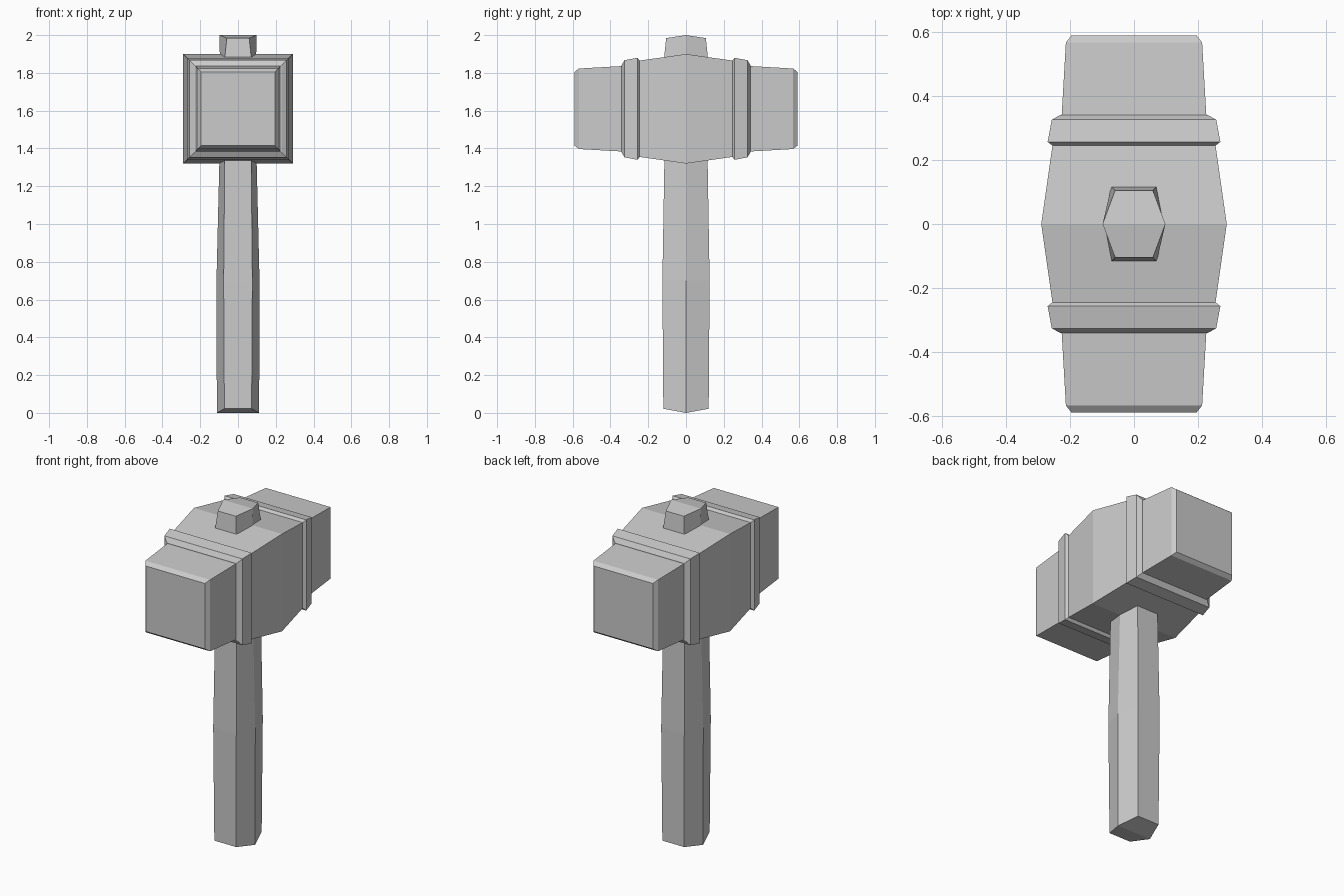
import bpy, bmesh

if "Cube" in bpy.data.objects:
    bpy.data.objects.remove(bpy.data.objects["Cube"])


def loft(name, rings):
    """Skin a closed solid through matching rings of points."""
    bm = bmesh.new()
    loops = [[bm.verts.new(p) for p in ring] for ring in rings]
    n = len(loops[0])
    for a, b in zip(loops, loops[1:]):
        for i in range(n):
            j = (i + 1) % n
            bm.faces.new((a[i], a[j], b[j], b[i]))
    # End caps, split along the ridge between the side corners of a hexagon
    for cap in (loops[0], loops[-1]):
        if n == 6:
            bm.faces.new(cap[0:4])
            bm.faces.new(cap[3:] + cap[:1])
        else:
            bm.faces.new(cap)
    bmesh.ops.recalc_face_normals(bm, faces=bm.faces)
    mesh = bpy.data.meshes.new(name)
    bm.to_mesh(mesh)
    bm.free()
    obj = bpy.data.objects.new(name, mesh)
    bpy.context.collection.objects.link(obj)
    return obj


def square(y, h, zc=1.61):
    return [(-h, y, zc - h), (h, y, zc - h), (h, y, zc + h), (-h, y, zc + h)]


def hexagon(side, x, y, z_side, z_face):
    return [(side, 0, z_side), (x, y, z_face), (-x, y, z_face),
            (-side, 0, z_side), (-x, -y, z_face), (x, -y, z_face)]


# Hammer head: square sections along y with raised bands and bevelled ends
half = [(0.245, 0.255), (0.257, 0.27), (0.326, 0.257), (0.341, 0.23),
        (0.341, 0.226), (0.567, 0.213), (0.59, 0.195)]
profile = [(-y, h) for y, h in reversed(half)] + [(0, 0.29)] + half
loft("hammer_head", [square(y, h) for y, h in profile])

# Handle: six-sided shaft passing through the head, with a tapered top
loft("handle", [
    hexagon(0.112, 0.072, 0.12, 0.0, 0.022),
    hexagon(0.114, 0.076, 0.125, 0.7, 0.7),
    hexagon(0.098, 0.07, 0.114, 1.36, 1.36),
    hexagon(0.096, 0.071, 0.117, 1.87, 1.87),
    hexagon(0.098, 0.059, 0.105, 2.0, 1.984),
])
